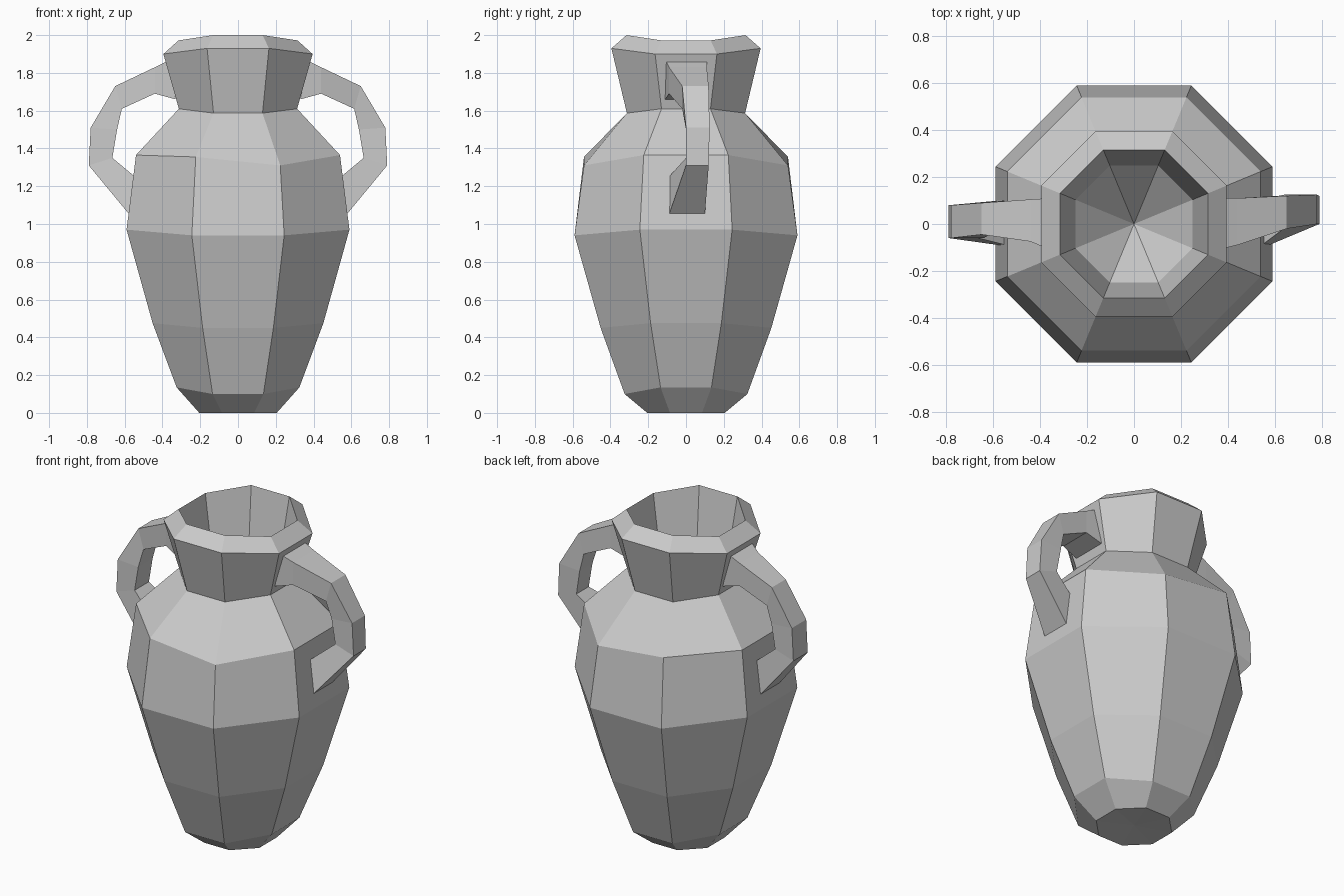
import bpy, bmesh
from math import cos, sin, pi

if "Cube" in bpy.data.objects:
    bpy.data.objects.remove(bpy.data.objects["Cube"])


def finish(name, bm):
    bmesh.ops.recalc_face_normals(bm, faces=bm.faces)
    mesh = bpy.data.meshes.new(name)
    bm.to_mesh(mesh)
    bm.free()
    obj = bpy.data.objects.new(name, mesh)
    bpy.context.collection.objects.link(obj)
    return obj


def skin(bm, rings):
    # quads between consecutive closed rings
    n = len(rings[0])
    for a, b in zip(rings, rings[1:]):
        for i in range(n):
            j = (i + 1) % n
            bm.faces.new((a[i], a[j], b[j], b[i]))


def fan(bm, ring, z):
    tip = bm.verts.new((0, 0, z))
    for i in range(len(ring)):
        bm.faces.new((ring[i], ring[(i + 1) % len(ring)], tip))


# Jar: octagonal rings as (apothem, z at x sides, z at front/back)
profile = [(0.205, 0, 0), (0.325, 0.135, 0.10), (0.452, 0.475, 0.45),
           (0.59, 0.97, 0.94), (0.54, 1.365, 1.335), (0.313, 1.61, 1.587),
           (0.395, 1.90, 1.93), (0.315, 1.972, 2.0), (0.25, 1.62, 1.60)]
bm = bmesh.new()
rings = []
for r, z_side, z_front in profile:
    ring = []
    for k in range(8):
        a = pi / 8 + k * pi / 4
        x, y = r / cos(pi / 8) * cos(a), r / cos(pi / 8) * sin(a)
        z = z_side if abs(x) > abs(y) else z_front
        # slightly uneven shoulder
        if z == 1.335:
            z += -0.025 if x > 0 else 0.02
        ring.append(bm.verts.new((x, y, z)))
    rings.append(ring)
skin(bm, rings)
fan(bm, rings[0], 0.01)
fan(bm, rings[-1], 1.33)
finish("jar_body", bm)


# Handles: outer (x, z), inner (x, z), and y range of each cross-section
path = [((0.36, 1.87), (0.33, 1.66)), ((0.44, 1.83), (0.44, 1.69)),
        ((0.65, 1.73), (0.615, 1.61)), ((0.78, 1.51), (0.64, 1.50)),
        ((0.79, 1.31), (0.665, 1.35)), ((0.575, 1.05), (0.545, 1.25))]
right_y = [(-0.11, 0.11), (-0.09, 0.11), (-0.02, 0.12),
           (0.0, 0.125), (0.0, 0.12), (-0.09, 0.10)]
left_y = [(-0.11, 0.11), (-0.075, 0.105), (-0.045, 0.09),
          (-0.06, 0.08), (-0.06, 0.08), (-0.09, 0.10)]
for name, side, widths in (("right_handle", 1, right_y), ("left_handle", -1, left_y)):
    bm = bmesh.new()
    sections = []
    for (o, i), (y0, y1) in zip(path, widths):
        sections.append([bm.verts.new((side * p[0], y, p[1]))
                         for p, y in ((o, y0), (o, y1), (i, y1), (i, y0))])
    skin(bm, sections)
    bm.faces.new(sections[0])
    bm.faces.new(sections[-1])
    finish(name, bm)
